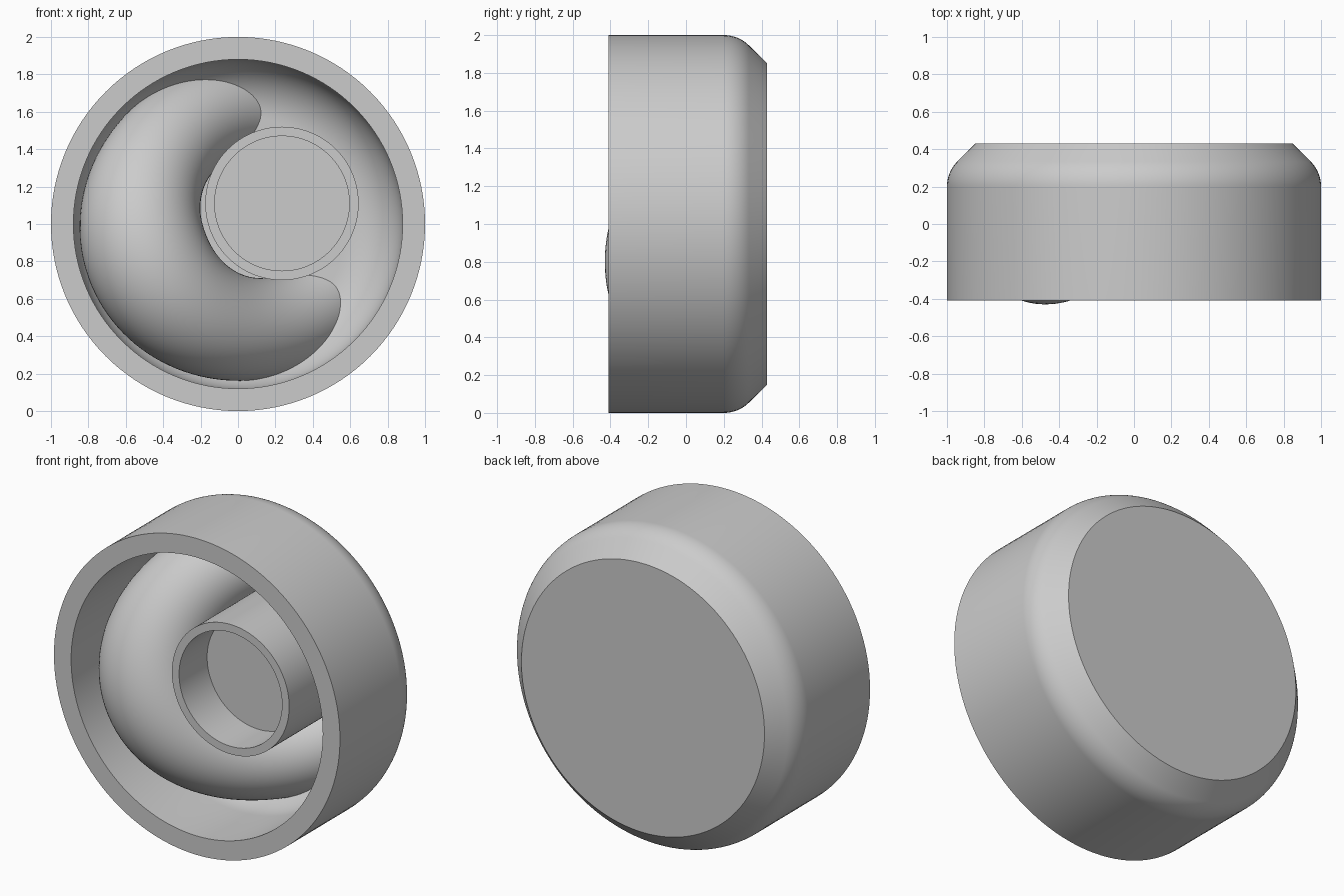
import bpy, bmesh
from math import sin, cos, pi, radians
from mathutils import Vector

cube = bpy.data.objects.get("Cube")
if cube:
    bpy.data.objects.remove(cube, do_unlink=True)

GREY = (0.6, 0.6, 0.6, 1)
mat = bpy.data.materials.new("plain grey")
mat.use_nodes = True
mat.diffuse_color = GREY
mat.node_tree.nodes["Principled BSDF"].inputs["Base Color"].default_value = GREY


def finish(name, bm, angle=30):
    """Turn a bmesh into a smooth shaded, coloured object."""
    bmesh.ops.recalc_face_normals(bm, faces=bm.faces)
    mesh = bpy.data.meshes.new(name)
    bm.to_mesh(mesh)
    bm.free()
    mesh.materials.append(mat)
    obj = bpy.data.objects.new(name, mesh)
    bpy.context.collection.objects.link(obj)
    bpy.ops.object.select_all(action='DESELECT')
    obj.select_set(True)
    bpy.context.view_layer.objects.active = obj
    bpy.ops.object.shade_smooth_by_angle(angle=radians(angle))
    return obj


def skin(bm, rings):
    """Bridge successive rings and cap both ends."""
    loops = [[bm.verts.new(p) for p in ring] for ring in rings]
    n = len(loops[0])
    for a, b in zip(loops, loops[1:]):
        for i in range(n):
            j = (i + 1) % n
            bm.faces.new((a[i], a[j], b[j], b[i]))
    bm.faces.new(loops[0])
    bm.faces.new(loops[-1])


def lathe(name, profile, cx=0.0, cz=1.0, steps=128):
    """Revolve (radius, y) points about a front-to-back axis."""
    bm = bmesh.new()
    turn = [2 * pi * i / steps for i in range(steps)]
    skin(bm, [[(cx + r * cos(t), y, cz + r * sin(t)) for t in turn]
              for r, y in profile])
    return finish(name, bm)


def arc(cr, cy, radius, end, steps=16):
    """Rounded corner from the wall towards the back."""
    return [(cr + radius * cos(end * i / steps), cy + radius * sin(end * i / steps))
            for i in range(steps + 1)]


# Round housing: chamfered back, wall, front rim and filleted inside
outside = [(0.85, 0.43)] + arc(0.81, 0.2, 0.19, pi / 4)[::-1]
inside = arc(0.58, 0.0, 0.3, pi / 2 * 0.999)
lathe("housing", outside + [(1.0, -0.41), (0.88, -0.41)] + inside)

# Off-centre cup standing on the housing floor
lathe("cup", [(0.41, 0.36), (0.41, -0.41), (0.36, -0.41), (0.36, -0.13)],
      cx=0.235, cz=1.11)

# Curved ridge, highest at lower left, sinking into the floor at both ends
TILT_DIR = radians(23)
SPAN = radians(130)
FLOOR_LIMIT = 0.36


def ridge_path(phi):
    ang = TILT_DIR + pi + phi
    return Vector((0.075 * cos(TILT_DIR) + 0.59 * cos(ang),
                   -0.095 + 0.48 * (1 - cos(phi)),
                   1 + 0.075 * sin(TILT_DIR) + 0.59 * sin(ang)))


rings = []
for k in range(97):
    phi = SPAN * (2 * k / 96 - 1)
    centre = ridge_path(phi)
    along = (ridge_path(phi + 0.01) - ridge_path(phi - 0.01)).normalized()
    ang = TILT_DIR + pi + phi
    out = Vector((cos(ang), 0, sin(ang)))
    up = along.cross(out)
    radius = 0.245 + 0.09 * ((1 + cos(phi)) / 2) ** 3
    ring = []
    for i in range(64):
        t = 2 * pi * i / 64
        p = centre + radius * (out * cos(t) + up * sin(t))
        p.y = min(p.y, FLOOR_LIMIT)
        ring.append(p)
    rings.append(ring)

bm = bmesh.new()
skin(bm, rings)
finish("curved_ridge", bm, 60)
